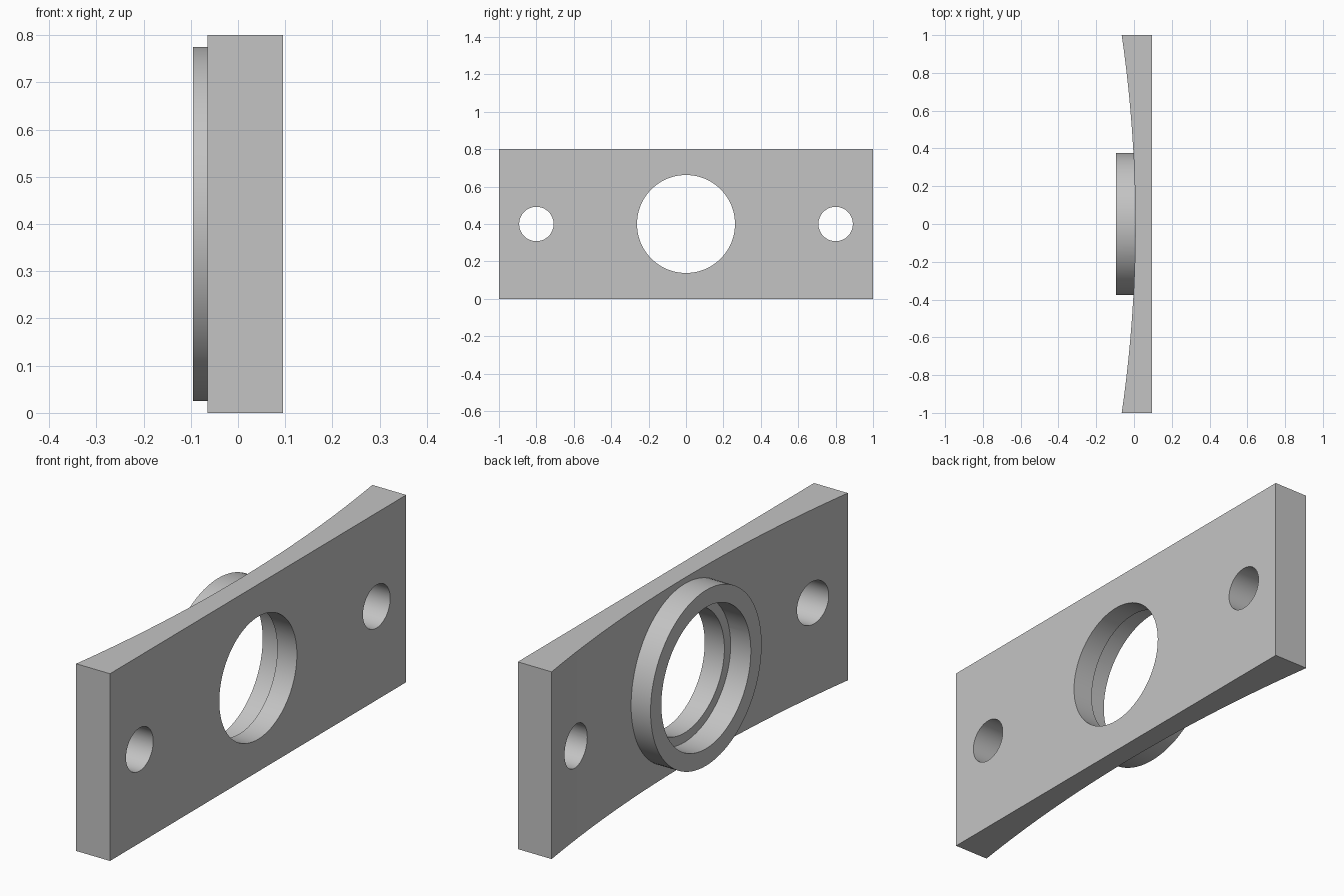
import bpy
import bmesh
import math
from mathutils import Matrix

cube = bpy.data.objects.get("Cube")
if cube:
    bpy.data.objects.remove(cube, do_unlink=True)

MID_Z = 0.4        # height of all hole centres
FLAT_X = 0.095     # flat mounting face
CREST_X = 0.007    # hollow face at its middle
SAG = 0.072        # depth of the hollow
RADIUS = (1 + SAG ** 2) / (2 * SAG)

grey = bpy.data.materials.new("light grey")
grey.use_nodes = True
colour = (0.55, 0.55, 0.55, 1)
grey.diffuse_color = colour
grey.node_tree.nodes["Principled BSDF"].inputs["Base Color"].default_value = colour


def make_object(name, bm):
    bmesh.ops.recalc_face_normals(bm, faces=bm.faces)
    mesh = bpy.data.meshes.new(name)
    bm.to_mesh(mesh)
    bm.free()
    mesh.materials.append(grey)
    obj = bpy.data.objects.new(name, mesh)
    bpy.context.collection.objects.link(obj)
    return obj


def cylinder(name, radius, x0, x1, y=0, sides=96):
    """Solid cylinder lying along x."""
    bm = bmesh.new()
    place = Matrix.Translation(((x0 + x1) / 2, y, MID_Z)) @ Matrix.Rotation(math.pi / 2, 4, "Y")
    bmesh.ops.create_cone(bm, cap_ends=True, segments=sides, radius1=radius,
                          radius2=radius, depth=x1 - x0, matrix=place)
    return make_object(name, bm)


def hollow_x(y):
    return CREST_X - RADIUS + math.sqrt(RADIUS ** 2 - y ** 2)


def combine(target, tool, operation):
    mod = target.modifiers.new(tool.name, "BOOLEAN")
    mod.operation = operation
    mod.solver = "EXACT"
    mod.object = tool
    bpy.context.view_layer.objects.active = target
    bpy.ops.object.modifier_apply(modifier=mod.name)
    bpy.data.objects.remove(tool, do_unlink=True)


# Plate: flat on one side, hollowed by a shallow arc on the other
steps = 48
ys = [-1 + 2 * i / steps for i in range(steps + 1)]
profile = [(hollow_x(y), y) for y in ys] + [(FLAT_X, 1), (FLAT_X, -1)]
bm = bmesh.new()
base = bm.faces.new([bm.verts.new((x, y, 0)) for x, y in profile])
top = bmesh.ops.extrude_face_region(bm, geom=[base])["geom"]
bmesh.ops.translate(bm, vec=(0, 0, 2 * MID_Z),
                    verts=[v for v in top if isinstance(v, bmesh.types.BMVert)])
plate = make_object("flange_plate", bm)

# Collar: a ring whose foot follows the hollow face
collar = cylinder("collar", 0.375, -0.095, 0.05)
combine(collar, cylinder("collar_bore", 0.302, -0.2, 0.2), "DIFFERENCE")
combine(plate, collar, "UNION")

# Central opening and the two bolt holes
combine(plate, cylinder("centre_hole", 0.262, -0.2, 0.2), "DIFFERENCE")
for side in (-1, 1):
    combine(plate, cylinder("bolt_hole", 0.092, -0.2, 0.2, 0.8 * side, 64), "DIFFERENCE")

# Smooth curved walls, crisp edges
bpy.ops.object.select_all(action="DESELECT")
plate.select_set(True)
bpy.context.view_layer.objects.active = plate
bpy.ops.object.shade_smooth_by_angle(angle=math.radians(30))
